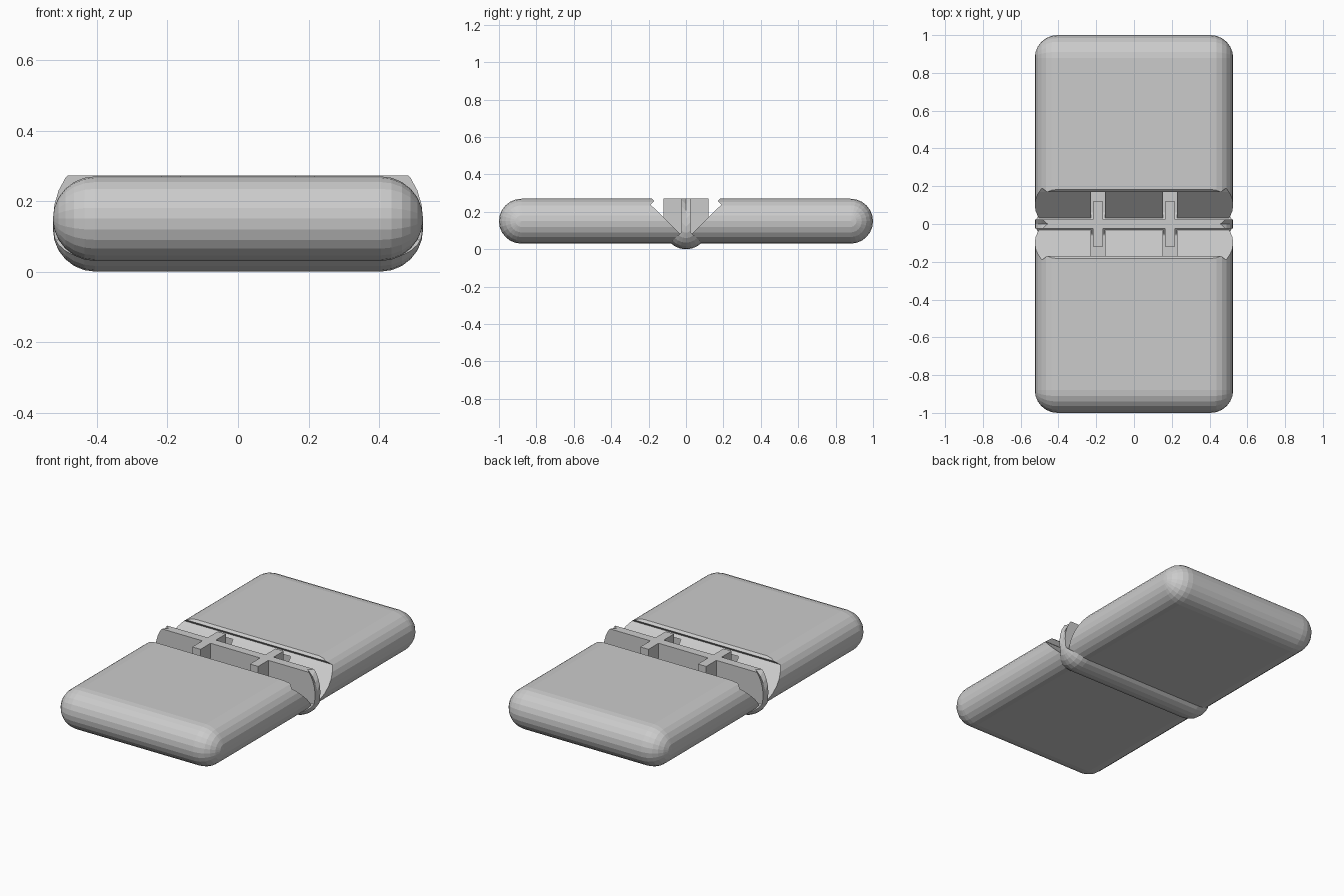
import bpy, bmesh, math
from mathutils import Matrix, Vector

if "Cube" in bpy.data.objects:
    bpy.data.objects.remove(bpy.data.objects["Cube"])

R, CX = 0.12, 0.405          # edge radius, sphere-centre offset in x


def make(name, bm):
    bmesh.ops.recalc_face_normals(bm, faces=bm.faces)
    me = bpy.data.meshes.new(name)
    bm.to_mesh(me)
    bm.free()
    ob = bpy.data.objects.new(name, me)
    bpy.context.collection.objects.link(ob)
    return ob


def pillow(name, centres):
    # slab with fully rounded edges: hull of spheres at mirrored centres
    bm = bmesh.new()
    for y, z in centres:
        for s in (-1, 1):
            m = Matrix.Translation((s * CX, y, z)) @ Matrix.Rotation(math.pi / 2, 4, 'Y')
            bmesh.ops.create_uvsphere(bm, u_segments=24, v_segments=12, radius=R, matrix=m)
    res = bmesh.ops.convex_hull(bm, input=bm.verts)
    junk = {v for v in res['geom_interior'] if isinstance(v, bmesh.types.BMVert)}
    bmesh.ops.delete(bm, geom=list(junk), context='VERTS')
    bmesh.ops.dissolve_limit(bm, angle_limit=0.01, verts=bm.verts, edges=bm.edges)
    return make(name, bm)


def prism(name, pts, x0, x1):
    # yz outline extruded along x
    bm = bmesh.new()
    f = bm.faces.new([bm.verts.new((x0, y, z)) for y, z in pts])
    ext = bmesh.ops.extrude_face_region(bm, geom=[f])
    bmesh.ops.translate(bm, vec=Vector((x1 - x0, 0, 0)),
                        verts=[v for v in ext['geom'] if isinstance(v, bmesh.types.BMVert)])
    return make(name, bm)


def boolean(ob, cutter, op):
    mod = ob.modifiers.new("cut", 'BOOLEAN')
    mod.operation, mod.solver, mod.object = op, 'EXACT', cutter
    dg = bpy.context.evaluated_depsgraph_get()
    me = bpy.data.meshes.new_from_object(ob.evaluated_get(dg))
    ob.modifiers.clear()
    ob.data = me
    bpy.data.objects.remove(cutter)


def mirrored_copy(ob, name):
    bm = bmesh.new()
    bm.from_mesh(ob.data)
    bmesh.ops.scale(bm, vec=(1, -1, 1), verts=bm.verts)
    return make(name, bm)


# Back half: slab with a mitred end, snap groove and two rib slots
back = pillow("back_half", [(-0.1, 0.15), (0.88, 0.15)])
end = [(0.03, -0.1), (0.03, 0.08), (0.17, 0.22), (0.19, 0.237), (0.17, 0.257),
       (0.183, 0.27), (0.183, 0.4), (1.2, 0.4), (1.2, -0.1)]
boolean(back, prism("end_cut", end, -0.7, 0.7), 'INTERSECT')
slot = [(0.0, 0.085), (0.06, 0.06), (0.2, 0.06), (0.2, 0.222), (0.14, 0.222), (0.0, 0.1)]
for x in (-0.19, 0.19):
    boolean(back, prism("slot_cut", slot, x - 0.037, x + 0.037), 'DIFFERENCE')

# Front half
mirrored_copy(back, "front_half")

# Hinge spine: the rounded fold corner, cut to a thin wall with a wider base
spine = pillow("hinge_spine", [(0, 0.12), (0.5, 0.62)])
wall = [(0, -0.1), (0.085, -0.1), (0.085, 0.035), (0.025, 0.09), (0.025, 0.272), (0, 0.272)]
boolean(spine, prism("wall_cut", wall, -0.7, 0.7), 'INTERSECT')
bm = bmesh.new()
bm.from_mesh(spine.data)
mid = [f for f in bm.faces if all(abs(v.co.y) < 1e-4 for v in f.verts)]
bmesh.ops.delete(bm, geom=mid, context='FACES')
geo = bm.verts[:] + bm.edges[:] + bm.faces[:]
bmesh.ops.mirror(bm, geom=geo, axis='Y', merge_dist=1e-4)
bm.to_mesh(spine.data)
bm.free()

# Ribs crossing the spine
rib = [(-0.12, 0.272), (-0.12, 0.13), (-0.02, 0.05), (0.02, 0.05), (0.12, 0.13), (0.12, 0.272)]
for side, x in (("left", -0.19), ("right", 0.19)):
    prism(side + "_rib", rib, x - 0.027, x + 0.027)
